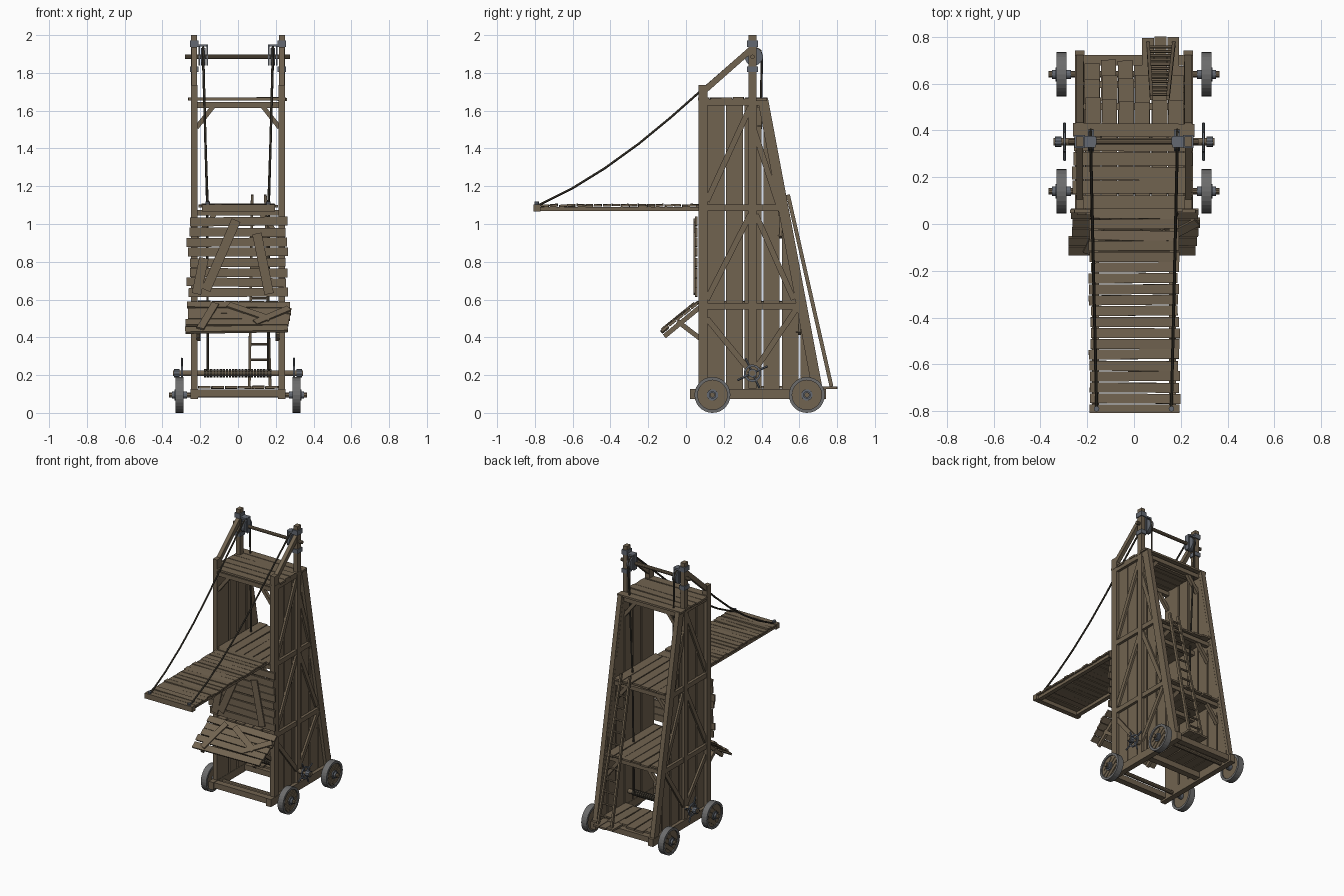
import bpy, bmesh, math, random
from mathutils import Vector as V
random.seed(4)
J = lambda s: random.uniform(-s, s)

COL = {"weathered_wood": (0.165, 0.125, 0.08), "dark_rope": (0.055, 0.047, 0.034),
       "blue_iron": (0.125, 0.14, 0.165), "grey_tyre": (0.15, 0.15, 0.15)}
MATS = {}
for k, c in COL.items():
    MATS[k] = bpy.data.materials.new(k)
    MATS[k].diffuse_color = (*c, 1)
WOOD, ROPE, IRON, TYRE = COL
parts = {}


def part(name, mat):
    return parts.setdefault(name, (bmesh.new(), mat))[0]


def prism(name, a_pts, b_pts, mat=WOOD):
    """Solid between two matching outlines."""
    bm = part(name, mat)
    a = [bm.verts.new(p) for p in a_pts]
    b = [bm.verts.new(p) for p in b_pts]
    n = len(a)
    bm.faces.new(a[::-1])
    bm.faces.new(b)
    for i in range(n):
        bm.faces.new((a[i], a[(i + 1) % n], b[(i + 1) % n], b[i]))


def beam(name, a, b, w, t, n=(0, 0, 1), mat=WOOD):
    """Bar from a to b; t is its thickness along n, w its width across."""
    a, b, n = V(a), V(b), V(n)
    d = (b - a).normalized()
    s = d.cross(n).normalized()
    n = s.cross(d)
    o = [s * w / 2 * i + n * t / 2 * j for i, j in ((-1, -1), (1, -1), (1, 1), (-1, 1))]
    prism(name, [a + k for k in o], [b + k for k in o], mat)


def rod(name, a, b, r, n=8, mat=WOOD):
    a, b = V(a), V(b)
    d = (b - a).normalized()
    s = d.orthogonal().normalized()
    u = d.cross(s)
    o = [(s * math.cos(k * math.tau / n) + u * math.sin(k * math.tau / n)) * r for k in range(n)]
    prism(name, [a + k for k in o], [b + k for k in o], mat)


def ring(name, x0, x1, y, z, r0, r1, n, mat):
    bm = part(name, mat)
    rows = []
    for k in range(n):
        c, s = math.cos(k * math.tau / n), math.sin(k * math.tau / n)
        rows.append([bm.verts.new((x, y + r * c, z + r * s))
                     for x, r in ((x0, r0), (x1, r0), (x1, r1), (x0, r1))])
    for k in range(n):
        p, q = rows[k], rows[(k + 1) % n]
        for i in range(4):
            bm.faces.new((p[i], p[(i + 1) % 4], q[(i + 1) % 4], q[i]))


def back(z):  # sloping rear line, outer edge
    return 0.435 + 0.188 * (1.66 - z)


for sx in (-1, 1):
    X = sx * 0.232
    # upright frame
    beam("front_post", (X, 0.09, 0.08), (X, 0.09, 1.735), 0.05, 0.034, (1, 0, 0))
    beam("mast", (X, 0.352, 0.13), (X, 0.352, 2.0), 0.042, 0.032, (1, 0, 0))
    beam("rear_post", (X, back(0.1) - 0.028, 0.1), (X, back(1.66) - 0.028, 1.66), 0.055, 0.034, (1, 0, 0))
    beam("base_rail", (X, 0.02, 0.1), (X, 0.742, 0.1), 0.04, 0.055)
    beam("mast_stay", (X, 0.09, 1.70), (X, 0.345, 1.925), 0.032, 0.028, (1, 0, 0))
    # vertical side planks, tops cut along the rear slope
    for i in range(6):
        y0 = 0.112 + i * 0.099
        y1 = y0 + 0.088 + J(0.003)
        cut = lambda y: min(1.65, 1.66 - (y - 0.415) / 0.188)
        y1 = min(y1, back(0.12) - 0.02)
        pts = [(y0, 0.12), (y1, 0.12), (y1, max(0.125, cut(y1)))]
        if y0 < 0.415 < y1:
            pts.append((0.415, 1.65))
        pts.append((y0, cut(y0)))
        xa, xb = sx * 0.214, sx * 0.227
        prism("side_planks", [(xa, *p) for p in pts], [(xb, *p) for p in pts])
    # side rails and diagonal braces
    XB = sx * 0.236
    for z in (0.565, 1.085, 1.645):
        beam("side_rail", (XB, 0.07, z), (XB, back(z) - 0.01, z), 0.034, 0.02, (1, 0, 0))
    for (ya, za), (yb, zb) in (((0.11, 0.5), (0.34, 0.22)), ((0.36, 0.22), (0.59, 0.56)),
                               ((0.11, 0.60), (0.34, 1.05)), ((0.37, 1.05), (0.57, 0.60)),
                               ((0.11, 1.12), (0.34, 1.62)), ((0.36, 1.5), (0.49, 1.10))):
        beam("side_brace", (XB, ya, za), (XB, yb, zb), 0.03, 0.014, (1, 0, 0))
    # knee braces under the floors, front and rear
    for z in (0.54, 1.05, 1.63):
        for y in (0.09, back(z) - 0.05):
            beam("knee_brace", (sx * 0.22, y, z - 0.12), (sx * 0.125, y, z), 0.024, 0.024, (0, 1, 0))
    # iron mast fittings and pulleys
    for z, h in ((1.955, 0.035), (1.82, 0.03)):
        beam("mast_band", (X, 0.352, z - h / 2), (X, 0.352, z + h / 2), 0.056, 0.044, (1, 0, 0), IRON)
    beam("pulley_bracket", (sx * 0.165, 0.352, 1.945), (sx * 0.25, 0.352, 1.945), 0.05, 0.012, mat=IRON)
    for x in (0.163, 0.205):
        beam("pulley_bracket", (sx * x, 0.355, 1.84), (sx * x, 0.355, 1.95), 0.035, 0.007, (1, 0, 0), IRON)
    P = sx * 0.184
    ring("pulley", P - 0.013, P + 0.013, 0.358, 1.885, 0.012, 0.047, 20, IRON)
    # bridge rope, over the pulley and down to the winch
    pts = [(-0.78, 1.1), (-0.6, 1.19), (-0.43, 1.295), (-0.25, 1.425), (-0.08, 1.565), (0.05, 1.68),
           (0.325, 1.92), (0.36, 1.935), (0.392, 1.92), (0.402, 1.885)]
    line = [V((sx * (0.16 + 0.025 * min(1, (y + 0.78) / 1.1)), y, z)) for y, z in pts]
    line += [V((sx * 0.163, 0.385, 1.1)), V((sx * 0.16, 0.37, 0.21))]
    for a, b in zip(line, line[1:]):
        rod("bridge_rope", a, b, 0.0065, 6, ROPE)
    rod("rope_ring", (sx * 0.16, -0.79, 1.085), (sx * 0.16, -0.79, 1.118), 0.012, 8, IRON)
    # winch crank: ring with spokes
    W = sx * 0.297
    ring("winch_crank", W - 0.005, W + 0.005, 0.352, 0.21, 0.035, 0.046, 18, IRON)
    for k in range(4):
        t = math.radians(90 * k + 25)
        rod("winch_crank", (W, 0.352, 0.21),
            (W, 0.352 + 0.088 * math.cos(t), 0.21 + 0.088 * math.sin(t)), 0.006, 6, IRON)
    rod("winch_cap", (sx * 0.31, 0.352, 0.21), (sx * 0.338, 0.352, 0.21), 0.023, 10, IRON)
    # wheels: tyre, planked disc, iron hub
    for y in (0.14, 0.64):
        x0, x1 = sorted((sx * 0.288, sx * 0.332))
        ring("wheel_tyre", x0, x1, y, 0.095, 0.078, 0.095, 28, TYRE)
        rod("wheel_disc", (x0 + 0.008, y, 0.095), (x1 - 0.008, y, 0.095), 0.08, 28)
        for k in (-0.045, -0.015, 0.015, 0.045):
            L = math.sqrt(0.076 ** 2 - (abs(k) + 0.012) ** 2)
            d, n = V((0, 0.77, 0.64)), V((0, -0.64, 0.77))
            c = V((sx * 0.325, y, 0.095)) + n * k
            beam("wheel_planks", c - d * L, c + d * L, 0.025, 0.008, (1, 0, 0))
        ring("wheel_hub_plate", *sorted((sx * 0.326, sx * 0.336)), y, 0.095, 0.012, 0.03, 16, IRON)
        rod("wheel_hub", (sx * 0.27, y, 0.095), (sx * 0.35, y, 0.095), 0.02, 12, IRON)
    # awning strut
    beam("awning_strut", (sx * 0.21, -0.045, 0.485), (sx * 0.21, 0.08, 0.39), 0.025, 0.022, (1, 0, 0))
    beam("awning_rafter", (sx * 0.21, 0.08, 0.565), (sx * 0.21, -0.115, 0.405), 0.025, 0.018, (1, 0, 0))
    # bridge side beams
    beam("bridge_beam", (sx * 0.165, -0.8, 1.08), (sx * 0.165, 0.08, 1.08), 0.03, 0.022)

# axles, winch drum, top shaft
for y in (0.14, 0.64):
    rod("axle", (-0.366, y, 0.095), (0.366, y, 0.095), 0.014, 10)
rod("winch_drum", (-0.345, 0.352, 0.21), (0.345, 0.352, 0.21), 0.016, 12)
for i in range(22):
    x = -0.18 + i * 0.0165
    rod("winch_coils", (x, 0.352, 0.21), (x + 0.012, 0.352, 0.21), 0.022, 10, ROPE)
rod("top_shaft", (-0.28, 0.352, 1.885), (0.275, 0.352, 1.885), 0.012, 10)

# base cross beams and floor cross beams
for y in (0.05, 0.40, 0.70):
    beam("base_cross_beam", (-0.235, y, 0.105), (0.235, y, 0.105), 0.045, 0.04)
for z in (0.56, 1.065, 1.635):
    for y in (0.09, 0.352, back(z) - 0.045):
        beam("floor_cross_beam", (-0.235, y, z - 0.005), (0.235, y, z - 0.005), 0.03, 0.03)

# lengthwise floor planks on the lower levels
for z, y0, n in ((0.585, 0.065, 6), (1.095, 0.06, 6), (0.135, 0.40, 6)):
    for i in range(n):
        x = -0.177 + i * 0.071
        y1 = back(z) - 0.01 + J(0.012) if z > 0.2 else 0.69 + J(0.015)
        beam("floor_planks", (x, y0 + J(0.01), z), (x + J(0.004), y1, z + J(0.003)), 0.065, 0.013)
# landing boards below the ladder
for x in (0.06, 0.113, 0.168):
    beam("ladder_landing", (x, 0.6, 0.134), (x, 0.797 + J(0.006), 0.134), 0.05, 0.014)

# top deck, planks across
for i in range(6):
    y = 0.095 + i * 0.0615
    beam("top_deck", (-0.255 + J(0.01), y, 1.662), (0.255 + J(0.01), y + J(0.004), 1.662 + J(0.003)), 0.057, 0.014)

# drawbridge
beam("bridge_end_beam", (-0.19, -0.789, 1.085), (0.195, -0.789, 1.085), 0.036, 0.038)
for i in range(18):
    y = -0.745 + i * 0.0465
    beam("bridge_planks", (-0.188 + J(0.006), y, 1.097 + J(0.004)),
         (0.192 + J(0.006), y + J(0.004), 1.097 + J(0.004)), 0.042, 0.012, (0, J(0.08), 1))

# front shield boards
for i in range(8):
    z = 0.637 + i * 0.0535
    beam("front_shield", (-0.262 + J(0.012), 0.055, z + J(0.005)), (0.258 + J(0.008), 0.055, z + J(0.005)),
         0.047, 0.014, (0, 1, 0))
for a, b in (((-0.17, 0.65), (-0.01, 1.02)), ((0.1, 0.95), (0.165, 0.63)), ((-0.22, 0.63), (-0.18, 0.82))):
    beam("shield_patch", (a[0], 0.044, a[1]), (b[0], 0.044, b[1]), 0.05, 0.01, (0, 1, 0))

# sloping awning over the front
AD, AN = V((0, -0.78, -0.63)), V((0, -0.63, 0.78))
A0 = V((0, 0.065, 0.578))
for i in range(5):
    c = A0 + AD * (0.022 + 0.05 * i) + AN * 0.006
    beam("awning_planks", c + V((-0.272 + J(0.01), 0, J(0.006))), c + V((0.272 + J(0.012), 0, J(0.006))),
         0.045, 0.014, AN)
for x0, t0, x1, t1 in ((-0.2, 0.23, -0.12, 0.02), (-0.05, 0.03, 0.17, 0.15), (0.09, 0.18, 0.27, 0.06)):
    c = A0 + AN * 0.017
    beam("awning_patch", c + AD * t0 + V((x0, 0, 0)), c + AD * t1 + V((x1, 0, 0)), 0.04, 0.01, AN)

# rear ladder, narrowing upward
LB, LT = [V((0.06, 0.77, 0.14)), V((0.17, 0.77, 0.14))], [V((0.075, 0.54, 1.155)), V((0.145, 0.54, 1.155))]
for a, b in zip(LB, LT):
    beam("ladder_rail", a, b, 0.02, 0.014, (1, 0, 0))
for i in range(12):
    t = 0.06 + i * 0.08
    rod("ladder_rung", LB[0].lerp(LT[0], t), LB[1].lerp(LT[1], t), 0.007, 6)

# make the objects
for name, (bm, mat) in parts.items():
    bmesh.ops.recalc_face_normals(bm, faces=bm.faces)
    me = bpy.data.meshes.new(name)
    bm.to_mesh(me)
    bm.free()
    me.materials.append(MATS[mat])
    ob = bpy.data.objects.new(name, me)
    bpy.context.collection.objects.link(ob)
